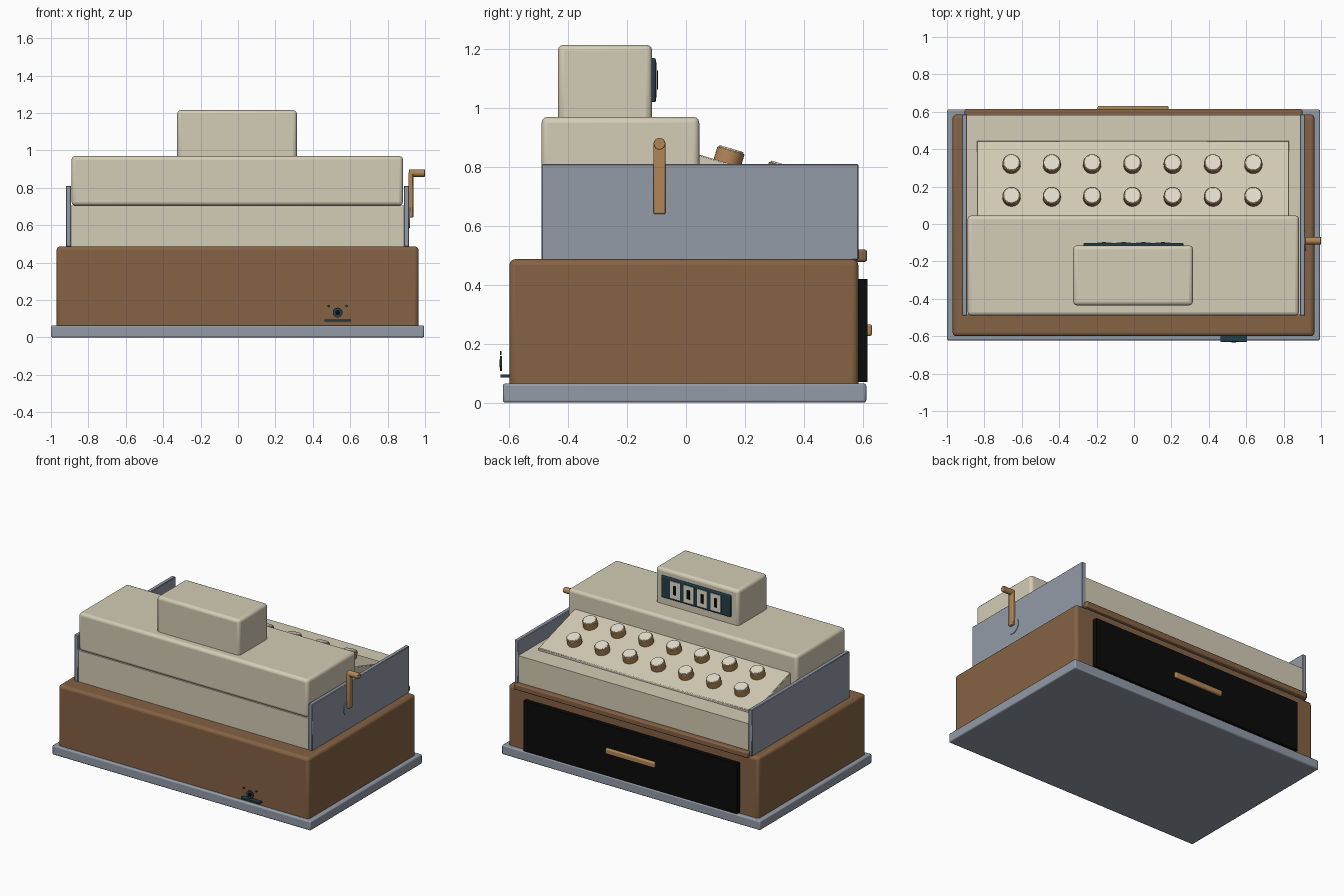
import bpy, bmesh, math
from mathutils import Matrix, Vector

if "Cube" in bpy.data.objects:
    bpy.data.objects.remove(bpy.data.objects["Cube"])


def srgb(r, g, b):
    f = lambda c: c / 12.92 if c <= 0.04045 else ((c + 0.055) / 1.055) ** 2.4
    return (f(r / 255), f(g / 255), f(b / 255), 1)


def material(name, rgb):
    m = bpy.data.materials.new(name)
    m.diffuse_color = srgb(*rgb)
    m.use_nodes = True
    m.node_tree.nodes["Principled BSDF"].inputs["Base Color"].default_value = m.diffuse_color
    return m


CREAM = material("cream enamel", (212, 204, 182))
BROWN = material("brown wood", (133, 98, 68))
SLATE = material("slate metal", (146, 155, 167))
BRASS = material("brass", (176, 134, 86))
TEAL = material("dark teal", (36, 62, 74))
BLACK = material("black", (10, 10, 10))
IVORY = material("ivory", (226, 220, 204))


def finish(name, bm, mats, bevel=0.0, segments=3):
    bmesh.ops.recalc_face_normals(bm, faces=bm.faces)
    mesh = bpy.data.meshes.new(name)
    bm.to_mesh(mesh)
    bm.free()
    for m in mats:
        mesh.materials.append(m)
    ob = bpy.data.objects.new(name, mesh)
    bpy.context.collection.objects.link(ob)
    if bevel:
        mod = ob.modifiers.new("rounded edges", "BEVEL")
        mod.width, mod.segments = bevel, segments
    bpy.ops.object.select_all(action="DESELECT")
    bpy.context.view_layer.objects.active = ob
    ob.select_set(True)
    bpy.ops.object.shade_smooth_by_angle(angle=math.radians(35))
    return ob


def box(name, x, y, z, mat, bevel=0.0, segments=3):
    """Box from (min, max) pairs."""
    bm = bmesh.new()
    bmesh.ops.create_cube(bm, size=1)
    for v in bm.verts:
        v.co = [(p[0] + p[1]) / 2 + c * (p[1] - p[0]) for p, c in zip((x, y, z), v.co)]
    return finish(name, bm, [mat], bevel, segments)


def rod(name, start, end, radius, mat, bevel=0.0, sides=32):
    """Capped cylinder between two points."""
    a, b = Vector(start), Vector(end)
    bm = bmesh.new()
    turn = (b - a).to_track_quat("Z", "Y").to_matrix().to_4x4()
    bmesh.ops.create_cone(bm, cap_ends=True, segments=sides, radius1=radius, radius2=radius,
                          depth=(b - a).length, matrix=Matrix.Translation((a + b) / 2) @ turn)
    ob = finish(name, bm, [mat], bevel, 2)
    if bevel:
        ob.modifiers[0].limit_method = "ANGLE"
    return ob


# Base and wooden body
box("base_plate", (-1, 0.995), (-0.622, 0.612), (0, 0.065), SLATE, 0.008, 2)
box("wooden_body", (-0.97, 0.965), (-0.6, 0.585), (0.02, 0.487), BROWN, 0.02)
box("drawer_rail", (-0.905, 0.9), (0.575, 0.615), (0.478, 0.52), BROWN, 0.008, 2)

# Cash drawer
box("drawer_front", (-0.825, 0.825), (0.575, 0.616), (0.07, 0.42), BLACK)
box("drawer_pull", (-0.195, 0.185), (0.6, 0.632), (0.226, 0.266), BRASS, 0.008, 2)

# Metal cabinet and side plates
box("cabinet", (-0.892, 0.887), (-0.487, 0.583), (0.47, 0.706), CREAM)
for side, x in (("left", (-0.92, -0.892)), ("right", (0.887, 0.915))):
    box(side + "_side_plate", x, (-0.49, 0.585), (0.485, 0.81), SLATE, 0.003, 1)

# Upper hood and display housing
box("hood", (-0.89, 0.882), (-0.49, 0.045), (0.705, 0.97), CREAM, 0.02)
box("display_housing", (-0.325, 0.315), (-0.435, -0.115), (0.95, 1.215), CREAM, 0.02)

# Display panel with four windows
box("display_panel", (-0.27, 0.265), (-0.125, -0.102), (1.02, 1.17), TEAL, 0.006, 2)
for i in range(4):
    x = 0.155 - i * 0.105
    box(f"display_window_{i}", (x - 0.039, x + 0.039), (-0.11, -0.098), (1.036, 1.154), IVORY)
    box(f"window_mark_{i}", (x - 0.011, x + 0.011), (-0.1, -0.095), (1.063, 1.127), BLACK)

# Sloping key deck
SLOPE = 0.3
deck_z = lambda y: 0.842 - SLOPE * (y - 0.045)
bm = bmesh.new()
profile = [(0.02, 0.7), (0.02, deck_z(0.02)), (0.445, deck_z(0.445)), (0.445, 0.7)]
face = bm.faces.new([bm.verts.new((-0.84, y, z)) for y, z in profile])
ext = bmesh.ops.extrude_face_region(bm, geom=[face])["geom"]
bmesh.ops.translate(bm, vec=(1.67, 0, 0),
                    verts=[g for g in ext if isinstance(g, bmesh.types.BMVert)])
finish("key_deck", bm, [CREAM], 0.004, 1)

# Two rows of round keys, square to the deck
normal = Vector((0, SLOPE, 1)).normalized()
for row, y in enumerate((0.14, 0.315)):
    for col in range(7):
        foot = Vector((-0.655 + col * 0.2155, y, deck_z(y)))
        rod(f"key_{row}_{col}", foot - normal * 0.01, foot + normal * 0.045, 0.048, BRASS, 0.003)
        rod(f"key_cap_{row}_{col}", foot + normal * 0.04, foot + normal * 0.051, 0.043, IVORY, 0.003)

# Side crank
rod("crank_hub", (0.9, -0.09, 0.64), (0.919, -0.09, 0.64), 0.055, SLATE)
box("crank_arm", (0.912, 0.937), (-0.11, -0.07), (0.64, 0.885), BRASS, 0.005, 2)
rod("crank_grip", (0.915, -0.09, 0.879), (1.0, -0.09, 0.879), 0.02, BRASS, 0.003)

# Small lock fitting on the front
box("lock_ledge", (0.463, 0.605), (-0.63, -0.598), (0.085, 0.096), TEAL)
rod("lock_barrel", (0.533, -0.632, 0.133), (0.533, -0.625, 0.133), 0.026, TEAL)
rod("lock_keyhole", (0.533, -0.634, 0.133), (0.533, -0.63, 0.133), 0.013, BLACK)
for i, x in enumerate((0.485, 0.581)):
    rod(f"lock_screw_{i}", (x, -0.632, 0.168), (x, -0.626, 0.168), 0.007, TEAL, sides=12)
